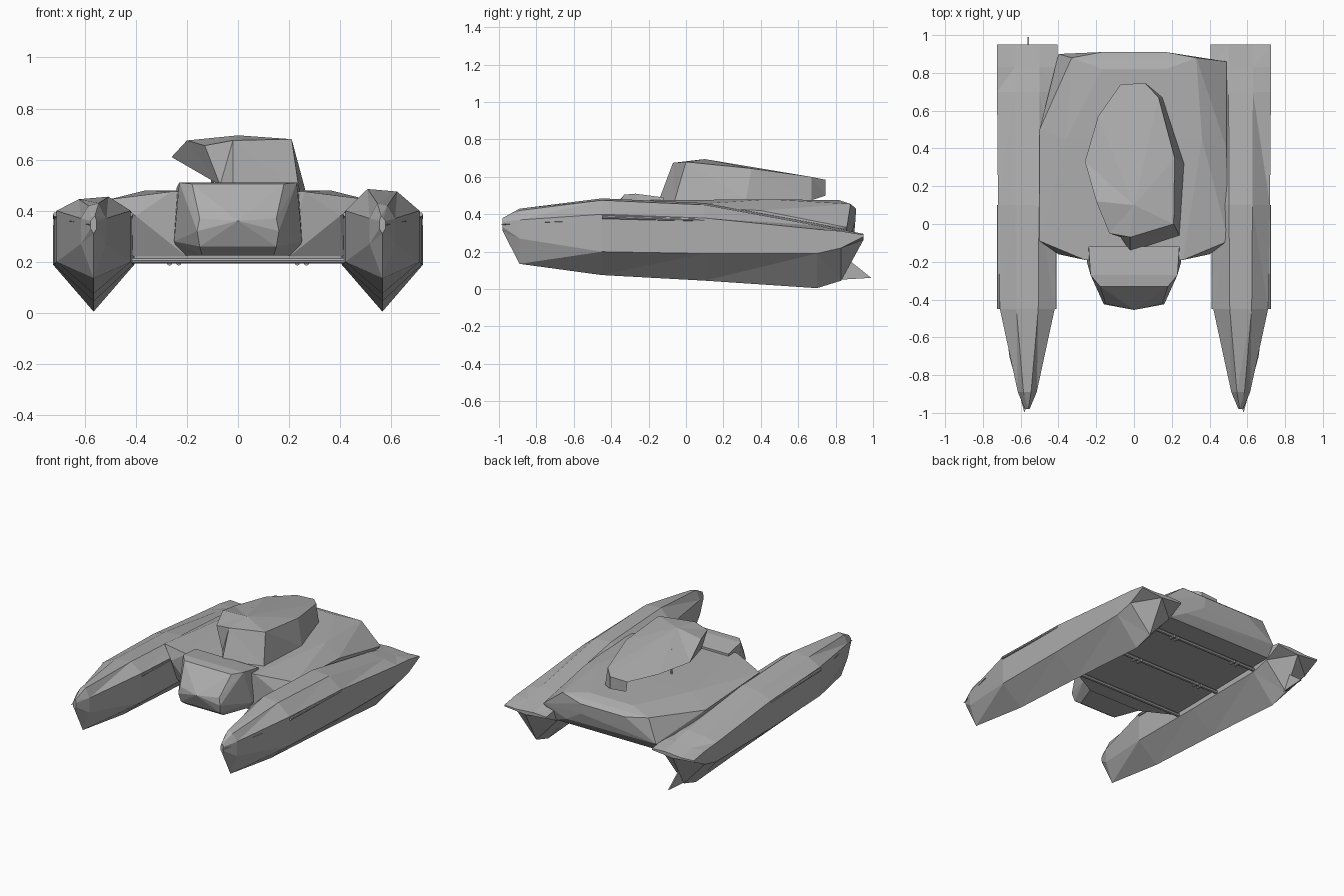
import bpy, bmesh
from mathutils import Vector

if "Cube" in bpy.data.objects:
    bpy.data.objects.remove(bpy.data.objects["Cube"])

grey = bpy.data.materials.new("hull grey")
grey.use_nodes = True
colour = (0.42, 0.42, 0.42, 1)
grey.diffuse_color = colour
grey.node_tree.nodes["Principled BSDF"].inputs["Base Color"].default_value = colour


def finish(name, bm):
    bmesh.ops.recalc_face_normals(bm, faces=bm.faces)
    mesh = bpy.data.meshes.new(name)
    bm.to_mesh(mesh)
    bm.free()
    mesh.materials.append(grey)
    obj = bpy.data.objects.new(name, mesh)
    bpy.context.collection.objects.link(obj)
    return obj


def hull(name, points, mirrored=()):
    """Faceted solid wrapped around points; mirrored ones repeat across x."""
    bm = bmesh.new()
    for p in list(points) + [(s * x, y, z) for x, y, z in mirrored for s in (-1, 1)]:
        bm.verts.new(p)
    result = bmesh.ops.convex_hull(bm, input=bm.verts)
    loose = {e for e in result["geom_interior"] if isinstance(e, bmesh.types.BMVert)}
    bmesh.ops.delete(bm, geom=list(loose), context="VERTS")
    return finish(name, bm)


def loft(name, rings):
    bm = bmesh.new()
    rows = [[bm.verts.new(p) for p in ring] for ring in rings]
    n = len(rows[0])
    for a, b in zip(rows, rows[1:]):
        for i in range(n):
            j = (i + 1) % n
            bm.faces.new((a[i], a[j], b[j], b[i]))
    bm.faces.new(rows[0])
    bm.faces.new(rows[-1])
    bmesh.ops.triangulate(bm, faces=bm.faces)
    return finish(name, bm)


def rod(name, start, end, radius):
    a, b = Vector(start), Vector(end)
    bm = bmesh.new()
    bmesh.ops.create_cone(bm, cap_ends=True, segments=8, radius1=radius,
                          radius2=radius, depth=(b - a).length)
    turn = (b - a).to_track_quat("Z", "Y").to_matrix()
    bmesh.ops.rotate(bm, verts=bm.verts, matrix=turn)
    bmesh.ops.translate(bm, verts=bm.verts, vec=(a + b) / 2)
    return finish(name, bm)


# Floats: y, half width, top, upper chine, lower chine, keel
stations = [
    (-0.98, 0.012, 0.38, 0.36, 0.33, 0.31),
    (-0.89, 0.05, 0.43, 0.37, 0.27, 0.135),
    (-0.45, 0.145, 0.465, 0.40, 0.20, 0.075),
    (0.1, 0.155, 0.44, 0.38, 0.19, 0.045),
    (0.7, 0.16, 0.35, 0.32, 0.19, 0.005),
    (0.83, 0.16, 0.32, 0.31, 0.22, 0.045),
    (0.95, 0.16, 0.295, 0.29, 0.28, 0.265),
]
for side, label, lift in ((1, "left", 0.02), (-1, "right", -0.01)):
    rings = []
    for y, w, top, upper, lower, keel in stations:
        c = 0.565
        crown = top + (lift if abs(y) < 0.5 else 0)
        shape = [(-0.4 * w, crown), (0.4 * w, crown - 0.01), (w, upper), (w, lower),
                 (0, keel), (-w, lower), (-w, upper)]
        rings.append([(side * (c + x), y, z) for x, z in shape])
    loft(label + "_float", rings)
    # Pointed bow strake
    hull(label + "_bow_strake", [(side * x, y, z) for x, y, z in (
        (0.58, -1.0, 0.345), (0.50, -0.7, 0.37), (0.66, -0.7, 0.36), (0.58, -0.7, 0.32),
        (0.43, -0.3, 0.36), (0.71, -0.3, 0.36))])
    # Side rails
    for n, x in (("inner", 0.42), ("outer", 0.715)):
        rod(f"{label}_{n}_rail", (side * x, -0.45, 0.385), (side * x, 0.1, 0.37), 0.009)

# Stern fin on the right float
hull("stern_fin", [(-0.56 + t, y, z) for t in (-0.004, 0.004)
                   for y, z in ((0.84, 0.18), (0.99, 0.06), (0.82, 0.05))])

# Central body with a flat underside
hull("central_body",
     [(0.49, 0.86, 0.33), (-0.4, 0.9, 0.30), (0.49, 0.4, 0.42), (-0.5, 0.5, 0.41)],
     [(0.5, -0.09, 0.445), (0.26, -0.19, 0.475), (0.4, -0.16, 0.38), (0.36, 0.45, 0.48),
      (0.17, 0.82, 0.475), (0.33, 0.88, 0.455), (0.17, 0.91, 0.43), (0.17, 0.905, 0.36),
      (0.41, -0.08, 0.22), (0.2, -0.19, 0.22), (0.41, 0.84, 0.23), (0.3, 0.88, 0.28)])

# Front pod with sloping windscreen and rounded chin
hull("front_pod", [(0, -0.455, 0.36)],
     [(0.24, -0.12, 0.49), (0.23, -0.27, 0.51), (0.18, -0.33, 0.505), (0.15, -0.42, 0.37),
      (0.16, -0.425, 0.32), (0.15, -0.41, 0.26), (0.14, -0.36, 0.225),
      (0.23, -0.12, 0.225), (0.25, -0.2, 0.28)])

# Cabin shell: roof with walls on the front, left and rear, open to the right
roof = [(-0.13, -0.05, 0.655), (-0.02, -0.07, 0.675), (0.21, 0.0, 0.68), (0.215, 0.35, 0.645),
        (0.13, 0.67, 0.60), (0.06, 0.745, 0.585), (-0.07, 0.74, 0.58),
        (-0.19, 0.57, 0.60), (-0.26, 0.33, 0.61), (-0.2, 0.12, 0.675)]
base = [(-0.07, -0.07, 0.50), (-0.02, -0.145, 0.475), (0.24, -0.06, 0.475), (0.265, 0.32, 0.475),
        (0.15, 0.67, 0.475), (0.06, 0.745, 0.50), (-0.06, 0.74, 0.51)]
bm = bmesh.new()
peak = bm.verts.new((0, 0.1, 0.695))
upper = [bm.verts.new(p) for p in roof]
lower = [bm.verts.new(p) for p in base]
for a, b in zip(upper, upper[1:] + upper[:1]):
    bm.faces.new((peak, a, b))
for i in range(len(lower) - 1):
    bm.faces.new((upper[i], lower[i], lower[i + 1], upper[i + 1]))
bm.faces.new((upper[0], upper[-1], lower[0]))
bm.faces.new((upper[-1], upper[-2], lower[0]))
bmesh.ops.triangulate(bm, faces=bm.faces)
finish("cabin_shell", bm)

# Cabin posts
for i, (x, y) in enumerate(((-0.1, 0.3), (0, 0.2))):
    rod(f"cabin_post_{i + 1}", (x, y, 0.47), (x, y, 0.65), 0.006)

# Crossbars and their clamps below the body
for i, y in enumerate((-0.05, 0.33, 0.7)):
    rod(f"crossbar_{i + 1}", (-0.46, y, 0.205), (0.46, y, 0.205), 0.012)
    if i:
        for j, x in enumerate((-0.25, 0.25)):
            for k in (-0.018, 0.018):
                rod(f"clamp_{i}_{j}_{k > 0}", (x + k, y - 0.02, 0.195),
                    (x + k, y + 0.02, 0.195), 0.01)
